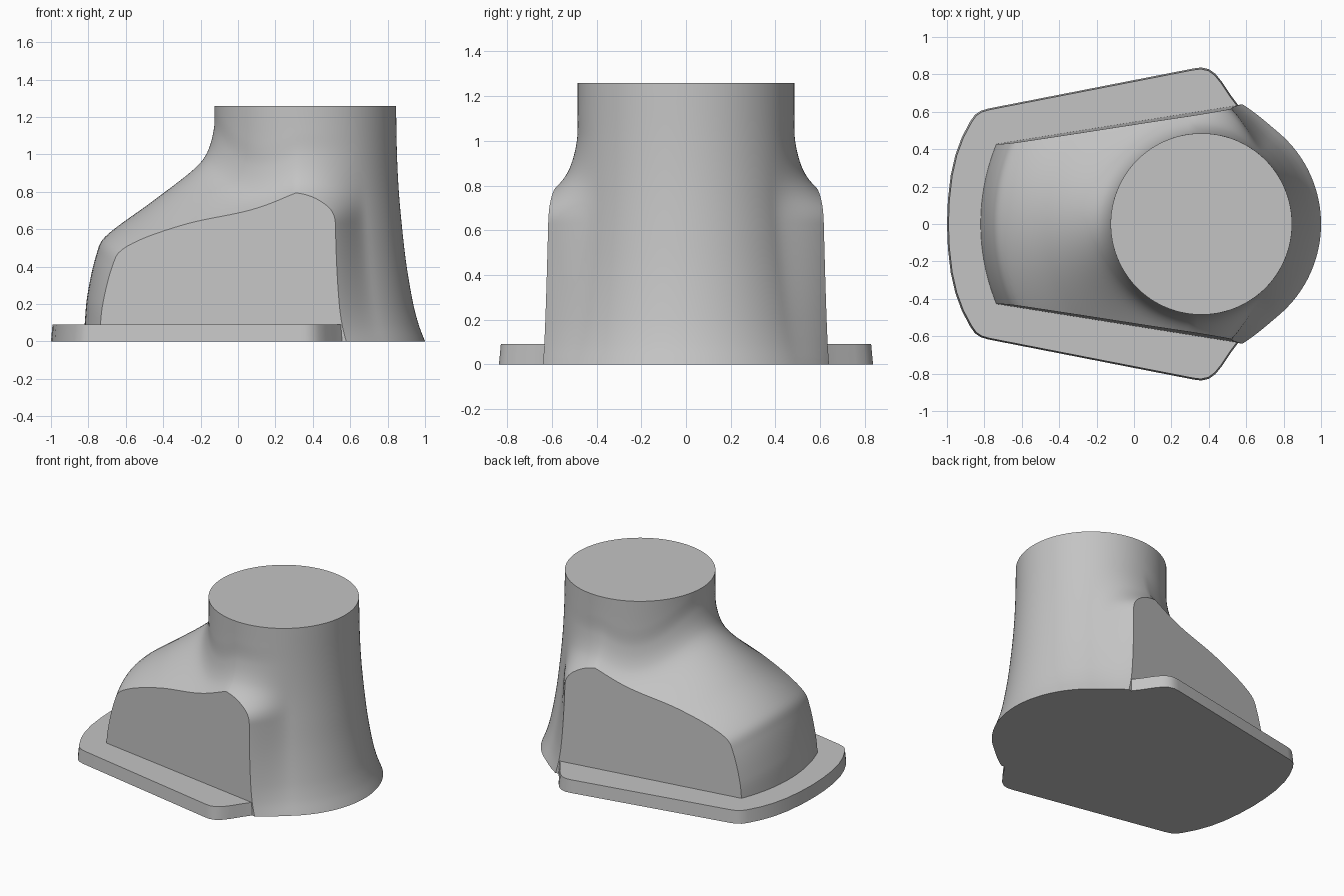
import bpy, bmesh, math
from mathutils import Vector

if "Cube" in bpy.data.objects:
    bpy.data.objects.remove(bpy.data.objects["Cube"], do_unlink=True)

# One plain grey for everything
grey = bpy.data.materials.new("plain_grey")
grey.use_nodes = True
COLOUR = (0.55, 0.55, 0.55, 1)
grey.diffuse_color = COLOUR
grey.node_tree.nodes["Principled BSDF"].inputs["Base Color"].default_value = COLOUR

HEIGHT = 1.26
AXIS_X = 0.36
SEGMENTS, ROWS = 144, 72

# Vertical profiles as (height, radius from the neck axis)
TOE = [(0, 1.185), (0.09, 1.18), (0.25, 1.165), (0.465, 1.117), (0.56, 1.07), (0.74, 0.83),
       (0.917, 0.6), (1.0, 0.53), (1.13, 0.49), (1.26, 0.485), (1.5, 0.485)]
HEEL = [(0, 0.64), (0.09, 0.606), (0.2, 0.577), (0.4, 0.542), (0.6, 0.518),
        (0.8, 0.5), (1.0, 0.49), (1.26, 0.485)]


def spline(points, z):
    """Smooth curve through the profile points."""
    def slope(i):
        a, b = points[max(i - 1, 0)], points[min(i + 1, len(points) - 1)]
        return (b[1] - a[1]) / (b[0] - a[0])
    z = min(max(z, points[0][0]), points[-1][0])
    i = next(k for k in range(len(points) - 1) if z <= points[k + 1][0])
    (z0, r0), (z1, r1) = points[i], points[i + 1]
    h = z1 - z0
    t = (z - z0) / h
    ease = t * t * (3 - 2 * t)
    return (r0 + (r1 - r0) * ease + h * slope(i) * t * (1 - t) ** 2
            - h * slope(i + 1) * t * t * (1 - t))


def smoothstep(a, b, x):
    t = min(max((x - a) / (b - a), 0), 1)
    return t * t * (3 - 2 * t)


def smooth_min(a, b, k):
    h = max(k - abs(a - b), 0) / k
    return min(a, b) - h * h * k / 4


def body_radius(angle, z):
    """Heel flare blended into the toe, whose shoulders sit lower at the sides."""
    off = 180 - angle
    drop = 0.1 * (1 - math.cos(math.radians(2.9 * min(off, 90))))
    if off > 62:
        drop = max(drop, 0.14)
    limit = 0.72 + 0.6 * smoothstep(90, 150, angle)
    toe = smooth_min(spline(TOE, z + drop), limit, 0.06)
    heel = spline(HEEL, z)
    return heel + (toe - heel) * smoothstep(50, 95, angle)


def finish(name, bm):
    bmesh.ops.recalc_face_normals(bm, faces=bm.faces[:])
    mesh = bpy.data.meshes.new(name)
    bm.to_mesh(mesh)
    bm.free()
    mesh.materials.append(grey)
    obj = bpy.data.objects.new(name, mesh)
    bpy.context.collection.objects.link(obj)
    return obj


# Body: rings stacked from the base to the round neck
bm = bmesh.new()
rings = []
for row in range(ROWS + 1):
    z = HEIGHT * row / ROWS
    ring = []
    for s in range(SEGMENTS):
        a = 2 * math.pi * s / SEGMENTS
        degrees = math.degrees(a)
        r = body_radius(min(degrees, 360 - degrees), z)
        ring.append(bm.verts.new((AXIS_X + r * math.cos(a), r * math.sin(a), z)))
    rings.append(ring)
for low, high in zip(rings, rings[1:]):
    for s in range(SEGMENTS):
        n = (s + 1) % SEGMENTS
        bm.faces.new((low[s], low[n], high[n], high[s])).smooth = True
flat = [bm.faces.new(rings[0]), bm.faces.new(rings[-1])]

# Flat side cuts
for side in (1, -1):
    bmesh.ops.bisect_plane(bm, geom=bm.verts[:] + bm.edges[:] + bm.faces[:], dist=1e-5,
                           plane_co=Vector((-0.72, 0.43 * side, 0.09)),
                           plane_no=Vector((-0.16, side, 0.022)).normalized(),
                           clear_outer=True)
    bmesh.ops.holes_fill(bm, edges=[e for e in bm.edges if e.is_boundary], sides=0)
for face in bm.faces:
    if len(face.verts) > 8:
        face.smooth = False
        for edge in face.edges:
            edge.smooth = False
finish("body", bm)

# Base flange: half outline mirrored, with slightly drafted walls
HALF = [(-1, 0), (-0.995, 0.13), (-0.98, 0.26), (-0.955, 0.37), (-0.92, 0.465), (-0.875, 0.55),
        (-0.85, 0.585), (-0.82, 0.605), (-0.78, 0.617), (0.32, 0.832), (0.36, 0.837),
        (0.4, 0.828), (0.435, 0.803), (0.47, 0.76), (0.52, 0.685), (0.56, 0.632),
        (0.6, 0.585), (0.5, 0.4)]
outline = HALF + [(x, -y) for x, y in reversed(HALF[1:])]
bm = bmesh.new()
bottom = [bm.verts.new((x, y, 0)) for x, y in outline]
top = [bm.verts.new((x * 0.992, y * 0.99, 0.09)) for x, y in outline]
for i in range(len(outline)):
    j = (i + 1) % len(outline)
    bm.faces.new((bottom[i], bottom[j], top[j], top[i])).smooth = True
for loop in (bottom, top):
    for edge in bm.faces.new(loop).edges:
        edge.smooth = False
finish("base_flange", bm)
